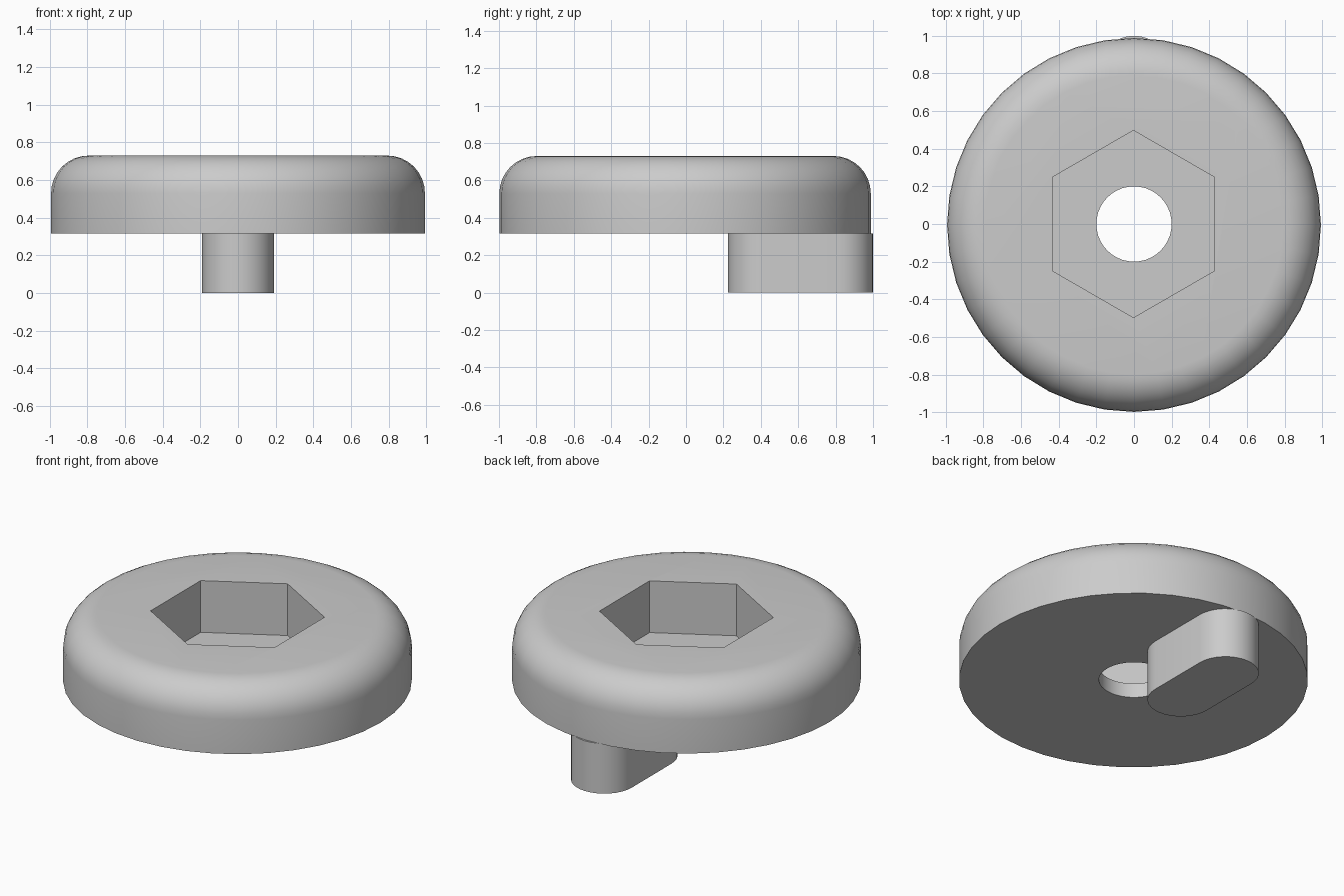
import bpy
import bmesh
import math

if "Cube" in bpy.data.objects:
    bpy.data.objects.remove(bpy.data.objects["Cube"], do_unlink=True)

grey = bpy.data.materials.new("plain grey")
grey.use_nodes = True
colour = (0.6, 0.6, 0.6, 1)
grey.diffuse_color = colour
grey.node_tree.nodes["Principled BSDF"].inputs["Base Color"].default_value = colour

CENTRE_Y = -0.005
BASE, TOP, RADIUS, FILLET = 0.315, 0.73, 0.993, 0.2


def arc(cx, cy, radius, start, end, steps):
    angles = [math.radians(start + (end - start) * i / steps) for i in range(steps + 1)]
    return [(cx + radius * math.cos(a), cy + radius * math.sin(a)) for a in angles]


def finish(name, bm):
    bmesh.ops.recalc_face_normals(bm, faces=bm.faces)
    mesh = bpy.data.meshes.new(name)
    bm.to_mesh(mesh)
    bm.free()
    mesh.materials.append(grey)
    obj = bpy.data.objects.new(name, mesh)
    bpy.context.collection.objects.link(obj)
    return obj


def prism(name, outline, bottom, top):
    bm = bmesh.new()
    face = bm.faces.new([bm.verts.new((x, y, bottom)) for x, y in outline])
    side = bmesh.ops.extrude_face_region(bm, geom=[face])
    verts = [v for v in side["geom"] if isinstance(v, bmesh.types.BMVert)]
    bmesh.ops.translate(bm, verts=verts, vec=(0, 0, top - bottom))
    return finish(name, bm)


def lathe(name, profile, sides):
    bm = bmesh.new()
    rings = [[bm.verts.new((x, y + CENTRE_Y, z)) for x, y in arc(0, 0, r, 0, 360, sides)[:-1]]
             for r, z in profile]
    for low, high in zip(rings, rings[1:]):
        for i in range(sides):
            j = (i + 1) % sides
            bm.faces.new((low[i], low[j], high[j], high[i]))
    bm.faces.new(rings[0])
    bm.faces.new(rings[-1])
    return finish(name, bm)


# Round cap with a filleted upper rim
profile = [(RADIUS, BASE)] + arc(RADIUS - FILLET, TOP - FILLET, FILLET, 0, 90, 8)
cap = lathe("round_cap", profile, 40)

# Hexagonal socket and the bolt hole beneath it
socket = prism("socket_cutter", arc(-0.003, 0, 0.497, 30, 390, 6)[:-1], 0.405, 1)
hole = prism("hole_cutter", arc(0, 0, 0.2, 0, 360, 40)[:-1], 0.1, 0.6)
for cutter in (socket, hole):
    cutter.hide_render = True
    cut = cap.modifiers.new(cutter.name, 'BOOLEAN')
    cut.operation = 'DIFFERENCE'
    cut.solver = 'EXACT'
    cut.object = cutter
    bpy.context.view_layer.objects.active = cap
    bpy.ops.object.modifier_apply(modifier=cut.name)
    bpy.data.objects.remove(cutter, do_unlink=True)

# Offset peg under the rear edge, rounded at both ends
outline = arc(0, 0.81, 0.19, 0, 180, 16) + arc(0, 0.415, 0.19, 180, 360, 16)
peg = prism("locating_peg", outline, 0, BASE)

bpy.ops.object.select_all(action='DESELECT')
for obj in (cap, peg):
    obj.select_set(True)
bpy.context.view_layer.objects.active = cap
bpy.ops.object.shade_smooth_by_angle(angle=math.radians(30))
